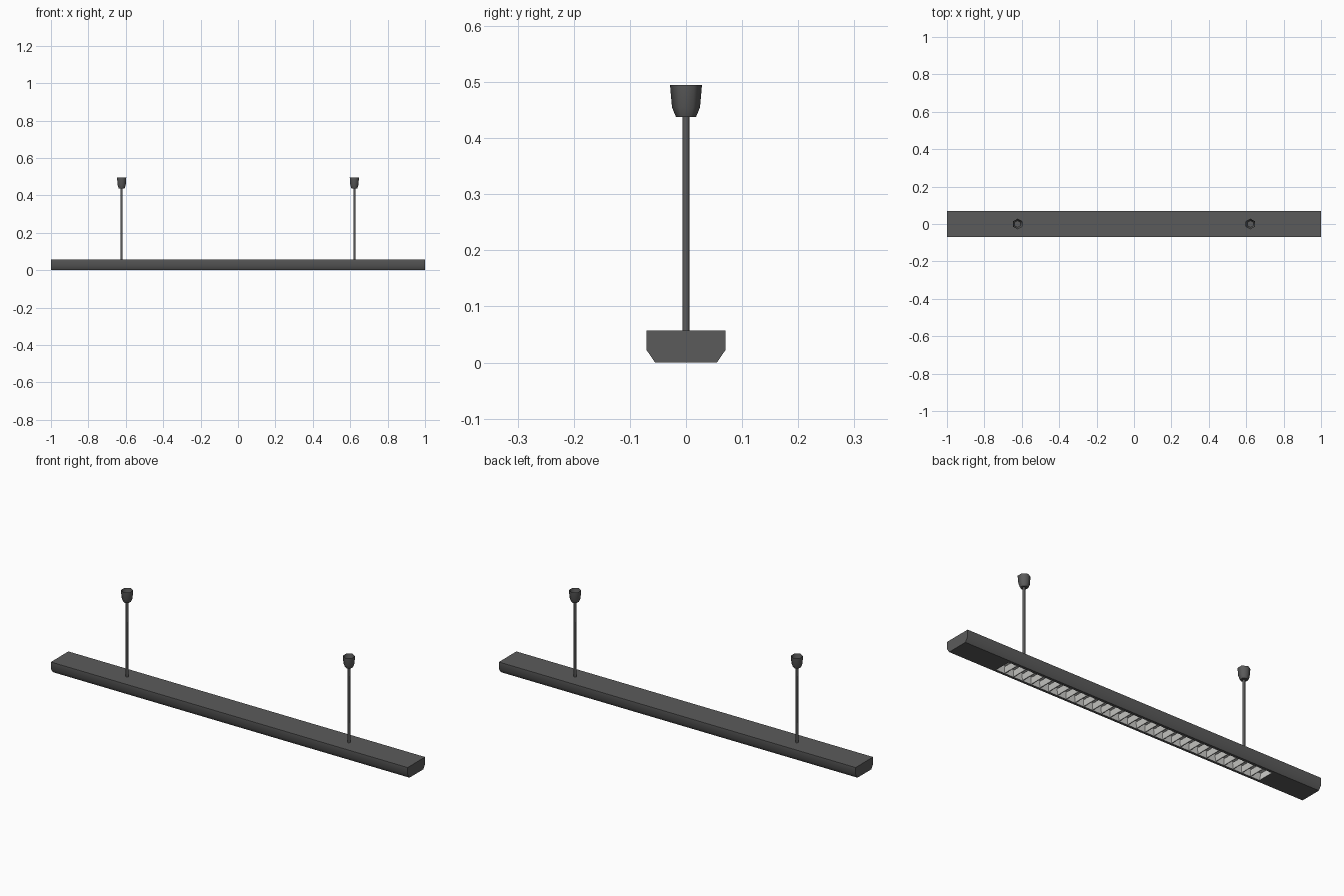
import bpy, bmesh, math
from mathutils import Vector

if "Cube" in bpy.data.objects:
    bpy.data.objects.remove(bpy.data.objects["Cube"])


def material(name, rgb):
    m = bpy.data.materials.new(name)
    m.diffuse_color = (*rgb, 1)
    m.use_nodes = True
    m.node_tree.nodes["Principled BSDF"].inputs["Base Color"].default_value = m.diffuse_color
    return m


DARK = material("dark_grey_paint", (0.105, 0.105, 0.105))
LIGHT = material("light_grey_reflector", (0.62, 0.62, 0.60))


def finish(bm, name, mats, smooth=None):
    me = bpy.data.meshes.new(name)
    bm.to_mesh(me)
    bm.free()
    ob = bpy.data.objects.new(name, me)
    bpy.context.collection.objects.link(ob)
    for m in mats:
        me.materials.append(m)
    if smooth:
        bpy.ops.object.select_all(action='DESELECT')
        ob.select_set(True)
        bpy.context.view_layer.objects.active = ob
        bpy.ops.object.shade_smooth_by_angle(angle=math.radians(smooth))
    return ob


def prism(bm, points, axis_vec):
    """Closed prism from a polygon, extruded along axis_vec."""
    face = bm.faces.new([bm.verts.new(p) for p in points])
    new = bmesh.ops.extrude_face_region(bm, geom=[face])["geom"]
    bmesh.ops.translate(bm, vec=axis_vec,
                        verts=[v for v in new if isinstance(v, bmesh.types.BMVert)])
    bmesh.ops.recalc_face_normals(bm, faces=bm.faces[:])


def lathe6(bm, rings, cap_top):
    """Hexagonal turned shape with corners on the y axis."""
    loops = []
    for r, z in rings:
        loops.append([bm.verts.new((r * math.sin(i * math.pi / 3),
                                    -r * math.cos(i * math.pi / 3), z)) for i in range(6)])
    for a, b in zip(loops, loops[1:]):
        for i in range(6):
            j = (i + 1) % 6
            bm.faces.new((a[i], a[j], b[j], b[i]))
    bm.faces.new(loops[0][::-1])
    if cap_top:
        bm.faces.new(loops[-1])


RX, RY, DEPTH = 0.745, 0.042, 0.03

# housing: chamfered bar with a recessed light trough underneath
bm = bmesh.new()
profile = [(-0.055, 0), (0.055, 0), (0.07, 0.022), (0.07, 0.057), (-0.07, 0.057), (-0.07, 0.022)]
prism(bm, [(-1, y, z) for y, z in profile], Vector((2, 0, 0)))
bottom = min(bm.faces, key=lambda f: f.calc_center_median().z)
bmesh.ops.inset_individual(bm, faces=[bottom], thickness=0.01)
for v in bottom.verts:
    v.co = (math.copysign(RX, v.co.x), math.copysign(RY, v.co.y), 0)
bmesh.ops.inset_individual(bm, faces=[bottom], thickness=0.001)
for v in bottom.verts:
    v.co = (math.copysign(RX, v.co.x), math.copysign(RY - 0.01, v.co.y), DEPTH)
bottom.material_index = 1
for e in bottom.edges:
    for f in e.link_faces:
        f.material_index = 1
finish(bm, "housing", [DARK, LIGHT], 40)

# louvre: wedge-shaped cross blades, narrow edge down
bm = bmesh.new()
count = 30
for i in range(1, count):
    x = -RX + 2 * RX * i / count
    half = RY - 0.002
    lo = [(x + sx * 0.002, sy * half, 0.0005) for sx, sy in ((-1, -1), (1, -1), (1, 1), (-1, 1))]
    hi = [(x + sx * 0.010, sy * (half - 0.007), 0.026) for sx, sy in ((-1, -1), (1, -1), (1, 1), (-1, 1))]
    a = [bm.verts.new(p) for p in lo]
    b = [bm.verts.new(p) for p in hi]
    bm.faces.new(a[::-1])
    bm.faces.new(b)
    for k in range(4):
        n = (k + 1) % 4
        bm.faces.new((a[k], a[n], b[n], b[k]))
finish(bm, "louvre_blades", [LIGHT])

# two suspension rods with ceiling cups
for side, x in (("left", -0.622), ("right", 0.622)):
    bm = bmesh.new()
    lathe6(bm, [(0.0065, 0.055), (0.0065, 0.44)], True)
    finish(bm, side + "_rod", [DARK], 65).location.x = x
    bm = bmesh.new()
    lathe6(bm, [(0.018, 0.438), (0.025, 0.455), (0.0285, 0.495)], False)
    finish(bm, side + "_ceiling_cup", [DARK], 65).location.x = x
